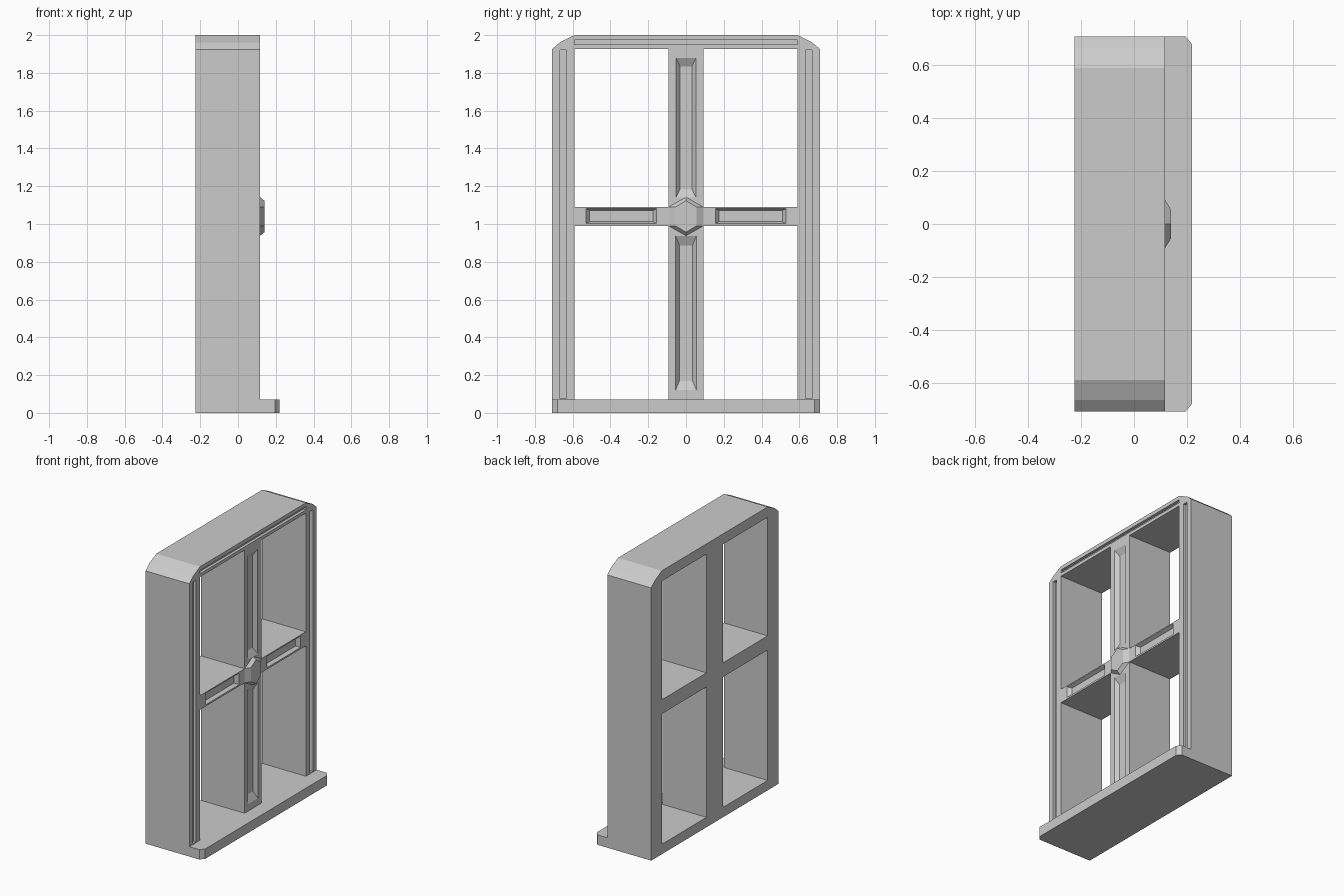
import bpy, bmesh

if "Cube" in bpy.data.objects:
    bpy.data.objects.remove(bpy.data.objects["Cube"])

BACK, FRONT = -0.225, 0.117
MID_Z = 1.04


def loft(bm, prof_a, xa, prof_b, xb):
    """Close a solid between two matching YZ outlines at xa and xb."""
    a = [bm.verts.new((xa, y, z)) for y, z in prof_a]
    b = [bm.verts.new((xb, y, z)) for y, z in prof_b]
    bm.faces.new(a)
    bm.faces.new(b[::-1])
    n = len(a)
    for i in range(n):
        j = (i + 1) % n
        bm.faces.new((a[i], b[i], b[j], a[j]))


def rect(y0, y1, z0, z1):
    return [(y0, z0), (y1, z0), (y1, z1), (y0, z1)]


def finish(bm, name):
    bmesh.ops.recalc_face_normals(bm, faces=bm.faces)
    me = bpy.data.meshes.new(name)
    bm.to_mesh(me)
    bm.free()
    ob = bpy.data.objects.new(name, me)
    bpy.context.collection.objects.link(ob)
    return ob


# Frame block with faceted upper corners
half = [(0.71, 0), (0.71, 1.925), (0.667, 1.962), (0.59, 2.0)]
outline = half + [(-y, z) for y, z in reversed(half)]
bm = bmesh.new()
loft(bm, outline, BACK, outline, FRONT)
frame = finish(bm, "window_frame")

# Cutters: panes, narrow grooves and sloped panel recesses
cut = bmesh.new()


def box_cut(r, x0, x1=0.3):
    loft(cut, r, x0, r, x1)


def panel_cut(y0, y1, z0, z1, iy, iz, depth=0.025):
    # the slope continues past the front face so the rim lands on it
    loft(cut, rect(y0 + iy, y1 - iy, z0 + iz, z1 - iz), FRONT - depth,
         rect(y0 - iy, y1 + iy, z0 - iz, z1 + iz), FRONT + depth)


for s in (-1, 1):
    def side(a, b):
        return sorted((s * a, s * b))
    for z0, z1 in ((0.07, 0.99), (1.09, 1.927)):
        box_cut(rect(*side(0.093, 0.59), z0, z1), -0.4)
    box_cut(rect(*side(0.633, 0.667), 0.075, 1.92), FRONT - 0.02)
    panel_cut(*side(0.155, 0.53), 1.002, 1.082, 0.02, 0.011)
box_cut(rect(-0.59, 0.59, 1.95, 1.973), FRONT - 0.02)
panel_cut(-0.053, 0.053, 1.14, 1.88, 0.022, 0.045)
panel_cut(-0.055, 0.055, 0.12, 0.937, 0.02, 0.05)
cutter = finish(cut, "frame_cutter")
cutter.hide_render = True

mod = frame.modifiers.new("openings", 'BOOLEAN')
mod.operation = 'DIFFERENCE'
mod.solver = 'EXACT'
mod.object = cutter
bpy.context.view_layer.objects.active = frame
frame.select_set(True)
bpy.ops.object.modifier_apply(modifier=mod.name)
bpy.data.objects.remove(cutter)

# Projecting sill with clipped front corners
bm = bmesh.new()
plan = [(FRONT, -0.71), (0.195, -0.71), (0.22, -0.68),
        (0.22, 0.68), (0.195, 0.71), (FRONT, 0.71)]
face = bm.faces.new([bm.verts.new((x, y, 0)) for x, y in plan])
ext = bmesh.ops.extrude_face_region(bm, geom=[face])
bmesh.ops.translate(bm, vec=(0, 0, 0.07),
                    verts=[v for v in ext["geom"] if isinstance(v, bmesh.types.BMVert)])
finish(bm, "sill")


# Six-sided boss where the bars cross
def hexagon(w, h):
    return [(0, MID_Z + h), (-w, MID_Z + 0.05), (-w, MID_Z - 0.05),
            (0, MID_Z - h), (w, MID_Z - 0.05), (w, MID_Z + 0.05)]


bm = bmesh.new()
loft(bm, hexagon(0.092, 0.102), FRONT, hexagon(0.055, 0.083), 0.14)
finish(bm, "centre_boss")
